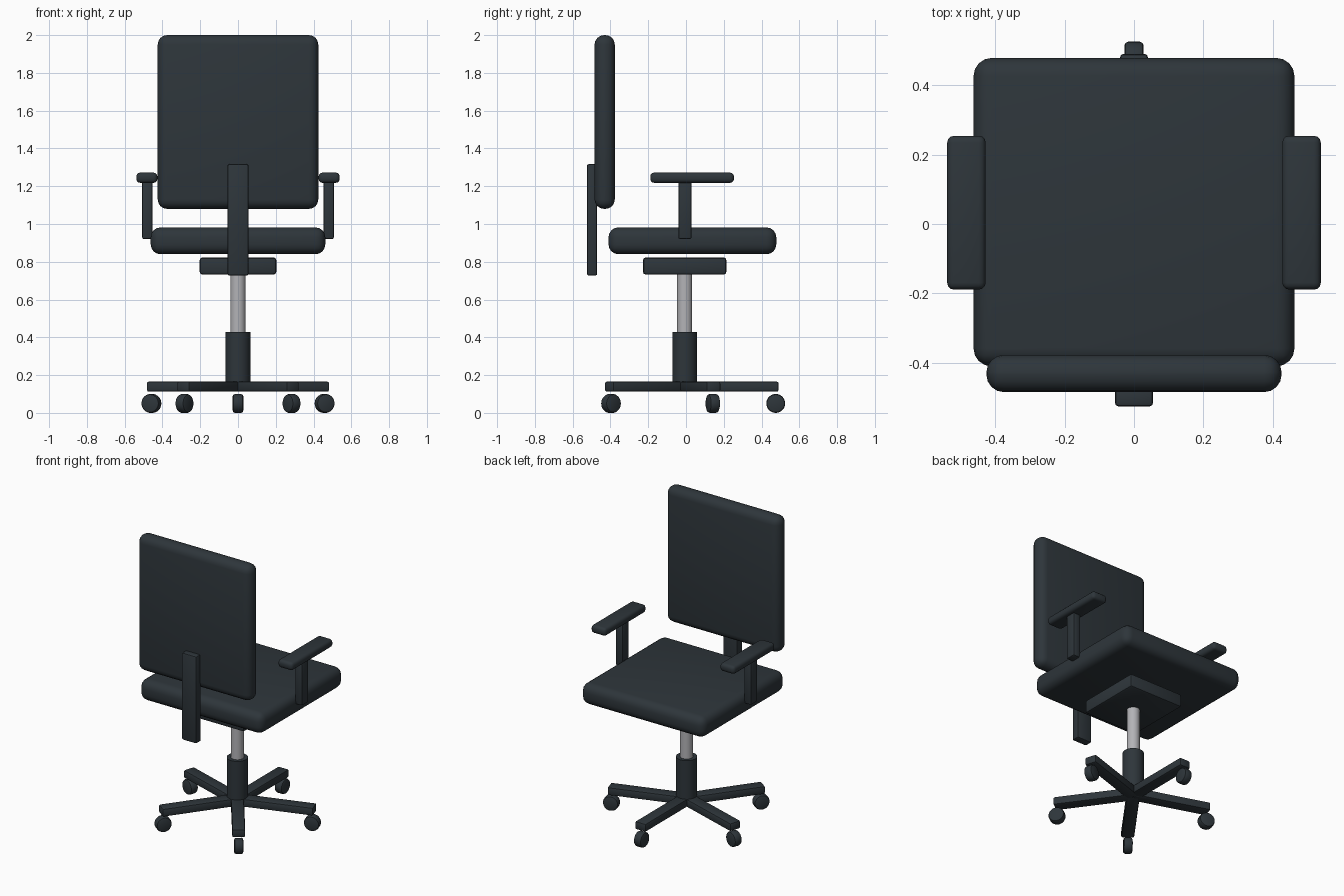
import bpy
import bmesh
from math import radians, cos, sin, pi
from mathutils import Matrix

cube = bpy.data.objects.get("Cube")
if cube:
    bpy.data.objects.remove(cube, do_unlink=True)


def material(name, color):
    m = bpy.data.materials.new(name)
    m.use_nodes = True
    m.diffuse_color = color
    m.node_tree.nodes["Principled BSDF"].inputs["Base Color"].default_value = color
    return m


dark = material("dark slate", (0.027, 0.036, 0.043, 1))
metal = material("grey metal", (0.45, 0.45, 0.47, 1))
CY = -0.007  # the column axis sits slightly off centre


def finish(name, bm, mat, bevel, segments):
    """Turn a bmesh into a bevelled, smooth-shaded object."""
    if bevel:
        edges = [e for e in bm.edges if e.calc_face_angle(0) > radians(40)]
        bmesh.ops.bevel(bm, geom=edges, offset=bevel, segments=segments,
                        profile=0.5, affect='EDGES', clamp_overlap=True)
    bmesh.ops.recalc_face_normals(bm, faces=bm.faces)
    mesh = bpy.data.meshes.new(name)
    bm.to_mesh(mesh)
    bm.free()
    mesh.materials.append(mat)
    ob = bpy.data.objects.new(name, mesh)
    bpy.context.collection.objects.link(ob)
    bpy.ops.object.select_all(action='DESELECT')
    ob.select_set(True)
    bpy.context.view_layer.objects.active = ob
    bpy.ops.object.shade_smooth_by_angle(angle=radians(35))
    return ob


def box(name, x, y, z, bevel, segments=2, turn=Matrix()):
    """Box between the (low, high) limits on each axis."""
    bm = bmesh.new()
    bmesh.ops.create_cube(bm, size=1)
    for v in bm.verts:
        for i, (low, high) in enumerate((x, y, z)):
            v.co[i] = low + (v.co[i] + 0.5) * (high - low)
    ob = finish(name, bm, dark, bevel, segments)
    ob.matrix_world = turn
    return ob


def cylinder(name, radius, depth, mat, place, bevel=0, segments=2):
    bm = bmesh.new()
    bmesh.ops.create_cone(bm, cap_ends=True, segments=32, radius1=radius,
                          radius2=radius, depth=depth)
    ob = finish(name, bm, mat, bevel, segments)
    ob.matrix_world = place
    return ob


# Upholstery
box("seat", (-0.462, 0.462), (-0.41, 0.478), (0.84, 0.982), 0.052, 4)
box("backrest", (-0.425, 0.425), (-0.484, -0.377), (1.08, 2.0), 0.05, 4)

# Backrest bar and tilt mechanism under the seat
box("back_support", (-0.055, 0.055), (-0.525, -0.47), (0.727, 1.317), 0.01)
box("tilt_mechanism", (-0.203, 0.203), (-0.228, 0.214), (0.732, 0.823), 0.015)

# Armrests, mirrored left and right
for side, s in (("left", 1), ("right", -1)):
    box(side + "_arm_post", sorted((s * 0.453, s * 0.508)), (-0.041, 0.03),
        (0.92, 1.23), 0.01)
    box(side + "_arm_pad", sorted((s * 0.427, s * 0.538)), (-0.189, 0.254),
        (1.218, 1.272), 0.02, 3)

# Gas lift
cylinder("column_sleeve", 0.065, 0.28, dark, Matrix.Translation((0, CY, 0.287)))
cylinder("gas_rod", 0.04, 0.32, metal, Matrix.Translation((0, CY, 0.58)))

# Five-legged base with one caster under each leg end
for i in range(5):
    angle = pi / 2 + i * 2 * pi / 5
    turn = Matrix.Translation((0, CY, 0)) @ Matrix.Rotation(angle, 4, 'Z')
    box(f"base_leg_{i + 1}", (0, 0.497), (-0.04, 0.04), (0.112, 0.166), 0.01,
        turn=turn)
    wheel = turn @ Matrix.Translation((0.482, 0, 0.05)) @ Matrix.Rotation(pi / 2, 4, 'X')
    cylinder(f"caster_{i + 1}", 0.05, 0.056, dark, wheel, 0.012)
